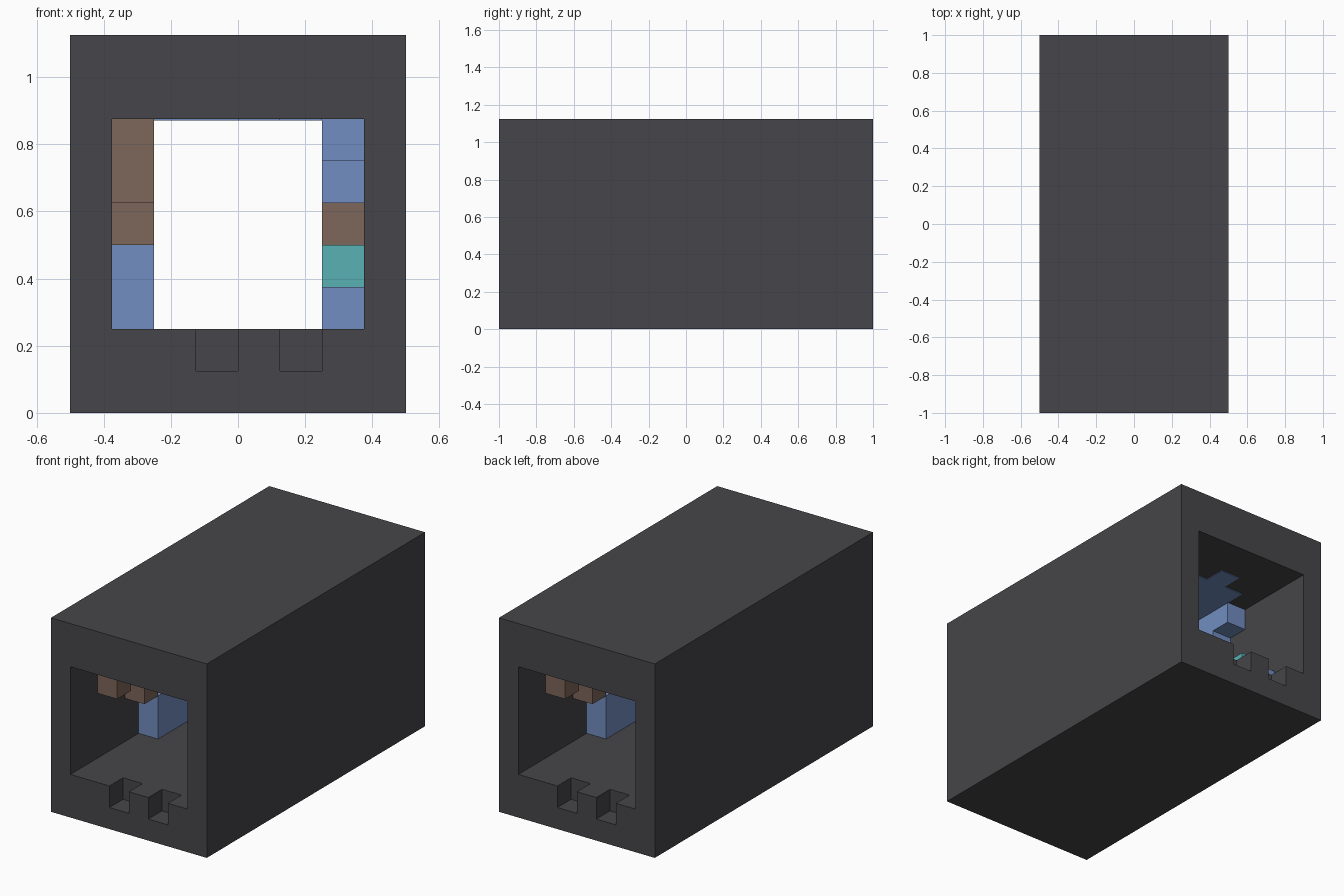
import bpy
import bmesh
from mathutils import Matrix, Vector

cube = bpy.data.objects.get("Cube")
if cube:
    bpy.data.objects.remove(cube, do_unlink=True)

U = 0.125  # one block


def material(name, colour):
    mat = bpy.data.materials.new(name)
    mat.use_nodes = True
    mat.diffuse_color = (*colour, 1)
    mat.node_tree.nodes["Principled BSDF"].inputs["Base Color"].default_value = (*colour, 1)
    return mat


stone = material("dark stone", (0.061, 0.060, 0.067))
blue = material("soft blue", (0.165, 0.266, 0.533))
brown = material("earth brown", (0.205, 0.133, 0.100))
teal = material("teal", (0.098, 0.440, 0.456))


def box(name, low, high, mat, turned=False):
    """Box between two corners in blocks, optionally turned half way round z."""
    low, high = Vector(low) * U, Vector(high) * U
    bm = bmesh.new()
    bmesh.ops.create_cube(bm, size=1)
    bmesh.ops.scale(bm, vec=high - low, verts=bm.verts)
    bmesh.ops.translate(bm, vec=(low + high) / 2, verts=bm.verts)
    if turned:
        bmesh.ops.transform(bm, matrix=Matrix.Diagonal((-1, -1, 1, 1)), verts=bm.verts)
    mesh = bpy.data.meshes.new(name)
    bm.to_mesh(mesh)
    bm.free()
    mesh.materials.append(mat)
    obj = bpy.data.objects.new(name, mesh)
    bpy.context.collection.objects.link(obj)
    return obj


def cut(target, cutter):
    mod = target.modifiers.new("cut", 'BOOLEAN')
    mod.operation = 'DIFFERENCE'
    mod.solver = 'EXACT'
    mod.object = cutter
    bpy.context.view_layer.objects.active = target
    bpy.ops.object.modifier_apply(modifier=mod.name)
    bpy.data.objects.remove(cutter, do_unlink=True)


# Stone shell with a square passage
shell = box("tunnel_shell", (-4, -8, 0), (4, 8, 9), stone)
cut(shell, box("passage_cutter", (-3, -9, 2), (3, 9, 7), stone))

# Two notches in the floor lip at each end
for turned in (False, True):
    for x in (-1, 1):
        cut(shell, box("notch_cutter", (x, -9, 1), (x + 1, -7, 3), stone, turned))

# Blocks along one wall, repeated half a turn round on the other
wall_blocks = [
    ("hanging_block_outer", (-3, -6, 5), (-2, -5, 7), brown),
    ("hanging_block_inner", (-3, -4, 4), (-2, -3, 7), brown),
    ("floor_block", (-3, -3, 2), (-2, 0, 4), blue),
    ("ceiling_block", (-3, 0, 6), (-2, 4, 7), blue),
    ("ceiling_block_lower", (-3, 1, 5), (-2, 3, 6), blue),
    ("teal_block", (-3, 3, 3), (-2, 5, 4), teal),
    ("low_block", (-3, 3, 2), (-2, 6, 3), blue),
]
# Thin coloured patch on the ceiling with a small tab
T = 0.03
ceiling_patches = [
    ("ceiling_patch", (-2, 0, 7 - T), (2, 5, 7), blue),
    ("ceiling_patch_tab", (-1, 5, 7 - T), (0, 6, 7), blue),
]
for turned, side in ((False, "right"), (True, "left")):
    for name, low, high, mat in wall_blocks + ceiling_patches:
        box(f"{name}_{side}", low, high, mat, turned)
